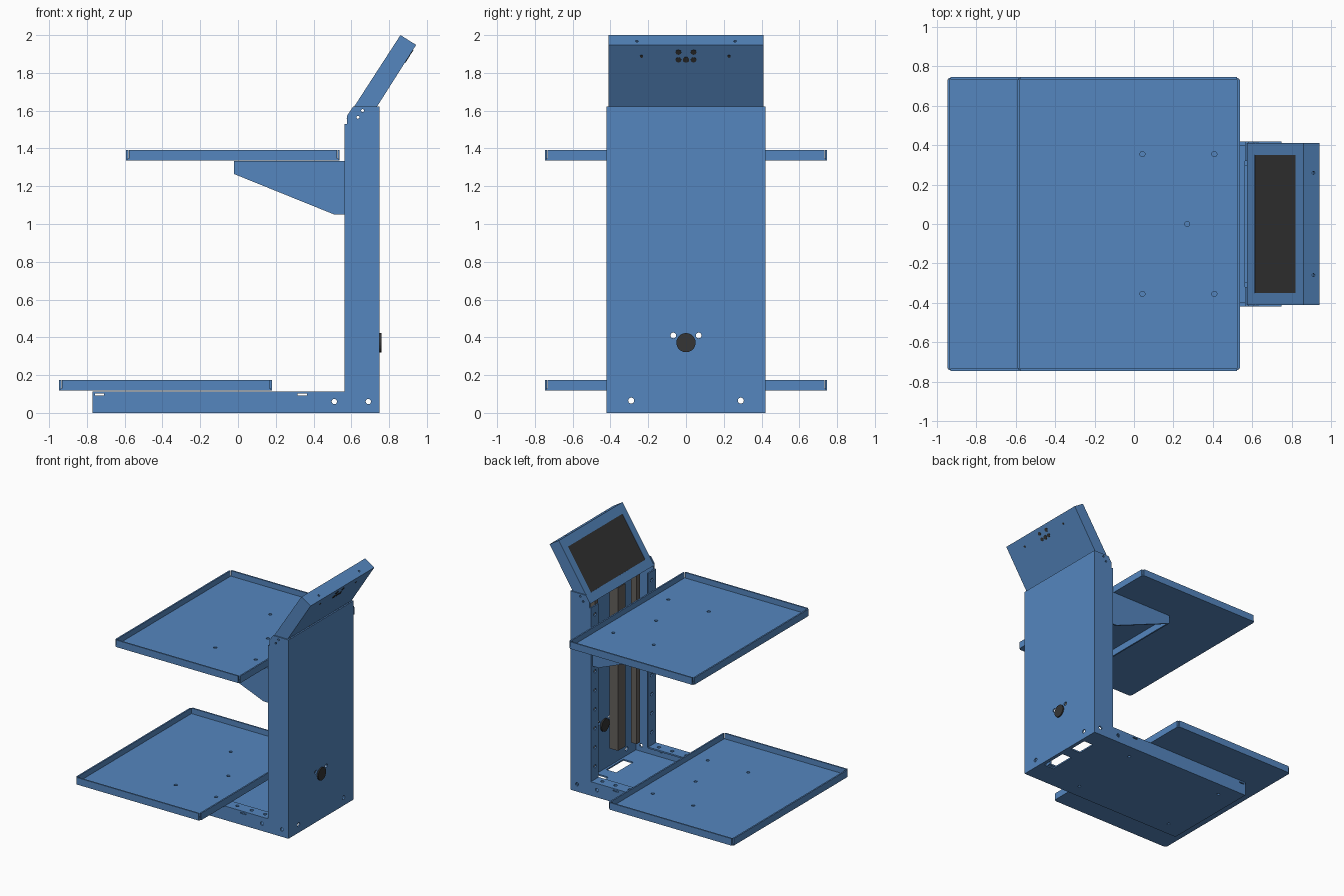
import bpy, bmesh, math
from mathutils import Vector, Matrix

if "Cube" in bpy.data.objects:
    bpy.data.objects.remove(bpy.data.objects["Cube"])

T = 0.012  # sheet thickness


def material(name, rgb):
    m = bpy.data.materials.new(name)
    m.diffuse_color = (*rgb, 1)
    m.use_nodes = True
    m.node_tree.nodes["Principled BSDF"].inputs["Base Color"].default_value = m.diffuse_color
    return m


BLUE = material("blue_paint", (0.09, 0.24, 0.52))
DARK = material("dark_plastic", (0.035, 0.035, 0.035))
GREY = material("rail_metal", (0.13, 0.12, 0.11))


def add_obj(name, bm, mat):
    bmesh.ops.recalc_face_normals(bm, faces=bm.faces[:])
    me = bpy.data.meshes.new(name)
    bm.to_mesh(me)
    bm.free()
    me.materials.append(mat)
    ob = bpy.data.objects.new(name, me)
    bpy.context.collection.objects.link(ob)
    return ob


def add_box(bm, x, y, z):
    c = [(a + b) / 2 for a, b in (x, y, z)]
    s = [abs(b - a) for a, b in (x, y, z)]
    bmesh.ops.create_cube(bm, size=1, matrix=Matrix.Translation(c) @ Matrix.Diagonal((*s, 1)))


def add_cyl(bm, c, axis, r, depth=0.08):
    rot = Vector((0, 0, 1)).rotation_difference(Vector(axis)).to_matrix().to_4x4()
    bmesh.ops.create_cone(bm, cap_ends=True, segments=20, radius1=r, radius2=r,
                          depth=depth, matrix=Matrix.Translation(c) @ rot)


def cut(ob, holes=(), slots=()):
    """Punch round holes (centre, axis, radius) and box slots (x, y, z ranges)."""
    bm = bmesh.new()
    for h in holes:
        add_cyl(bm, *h)
    for s in slots:
        add_box(bm, *s)
    cutter = add_obj("cutter", bm, BLUE)
    cutter.hide_render = True
    mod = ob.modifiers.new("holes", 'BOOLEAN')
    mod.operation, mod.solver, mod.object = 'DIFFERENCE', 'EXACT', cutter
    me = bpy.data.meshes.new_from_object(ob.evaluated_get(bpy.context.evaluated_depsgraph_get()))
    ob.modifiers.clear()
    ob.data = me
    bpy.data.objects.remove(cutter)


def box(name, x, y, z, mat=BLUE, holes=(), slots=()):
    bm = bmesh.new()
    add_box(bm, x, y, z)
    ob = add_obj(name, bm, mat)
    if holes or slots:
        cut(ob, holes, slots)
    return ob


def prism(name, pts, y0, y1, mat=BLUE, holes=()):
    """Extrude an x-z outline along y."""
    bm = bmesh.new()
    f = bm.faces.new([bm.verts.new((x, y0, z)) for x, z in pts])
    ext = bmesh.ops.extrude_face_region(bm, geom=[f])
    bmesh.ops.translate(bm, vec=(0, y1 - y0, 0),
                        verts=[v for v in ext["geom"] if isinstance(v, bmesh.types.BMVert)])
    ob = add_obj(name, bm, mat)
    if holes:
        cut(ob, holes)
    return ob


X, Y, Z = (1, 0, 0), (0, 1, 0), (0, 0, 1)


# Trays: flat floor with four folded lips, open at the corners
def tray(name, x0, x1, z0):
    z1, w, g = z0 + 0.057, 0.747, 0.014
    cx = (x0 + x1) / 2
    spots = [(cx + dx, y) for dx in (0.07, 0.435) for y in (-0.355, 0.355)] + [(cx + 0.297, 0)]
    box(name + "_floor", (x0 + T / 2, x1 - T / 2), (-w + T / 2, w - T / 2), (z0, z0 + T),
        holes=[((x, y, z0), Z, 0.013) for x, y in spots])
    for s, tag in ((-1, "front"), (1, "back")):
        box(f"{name}_{tag}_lip", (x0 + g, x1 - g), (s * w, s * (w - T)), (z0, z1))
    for a, b, tag in ((x0, x0 + T, "left"), (x1 - T, x1, "right")):
        box(f"{name}_{tag}_lip", (a, b), (-w + g, w - g), (z0, z1))


tray("upper_tray", -0.592, 0.538, 1.335)
tray("lower_tray", -0.947, 0.18, 0.118)

# Base: floor, end wall, slotted side walls, inward top flanges
box("base_floor", (-0.77, 0.75), (-0.42, 0.42), (0, T),
    slots=[((0.63, 0.72), (0.10, 0.26), (-1, 1)), ((0.63, 0.72), (-0.22, 0.0), (-1, 1))],
    holes=[((x, y, 0), Z, 0.012) for x in (-0.6, 0.3) for y in (-0.3, 0.3)])
box("base_end_wall", (-0.77, -0.77 + T), (-0.42, 0.42), (0, 0.114),
    holes=[((-0.77, y, 0.065), X, 0.016) for y in (-0.29, 0.29)])
for s, tag in ((-1, "front"), (1, "back")):
    o, i = s * 0.42, s * (0.42 - T)
    box(f"base_{tag}_wall", (-0.77, 0.565), (o, i), (0, 0.114),
        holes=[((0.51, o, 0.06), Y, 0.014)],
        slots=[((a - 0.025, a + 0.025), (o - 0.03, o + 0.03), (0.092, 0.107))
               for a in (-0.735, 0.34)])
    box(f"base_{tag}_flange", (-0.77, 0.565), (o, s * 0.32), (0.102, 0.114),
        holes=[((x, s * 0.365, 0.108), Z, 0.014) for x in (-0.6, -0.3, 0, 0.25, 0.38, 0.5)])

    # Column side panels and drilled inward flanges
    prism(f"column_{tag}_side", [(0.565, 0), (0.75, 0), (0.75, 1.622), (0.61, 1.622),
                                 (0.578, 1.575), (0.578, 1.53), (0.565, 1.53)], o, i,
          holes=[((0.69, o, 0.06), Y, 0.014), ((0.635, o, 1.565), Y, 0.008),
                 ((0.66, o, 1.6), Y, 0.008)])
    box(f"column_{tag}_flange", (0.565, 0.565 + T), (o, s * 0.32), (0.11, 1.53),
        holes=[((0.57, s * 0.365, 0.22 + 0.155 * k), X, 0.014) for k in range(9)])

    # Guide rail inside the column
    box(f"{tag}_guide_rail", (0.62, 0.67), (s * 0.25, s * 0.29), (0.15, 1.55), GREY)

    # Tray bracket gusset
    prism(f"bracket_{tag}_gusset", [(-0.022, 1.333), (0.565, 1.333), (0.565, 1.05),
                                    (0.51, 1.05), (-0.022, 1.265)], s * 0.40, s * (0.40 - T))

# Column back panel
box("column_back", (0.75 - T, 0.75), (-0.42, 0.42), (0, 1.622),
    holes=[((0.745, y, 0.065), X, 0.016) for y in (-0.29, 0.29)]
    + [((0.745, y, 0.41), X, 0.015) for y in (-0.067, 0.067)])

# Round socket through the column back
bm = bmesh.new()
add_cyl(bm, (0.743, 0, 0.372), X, 0.051, 0.034)
add_obj("power_socket", bm, DARK)

# Lift post
box("lift_post", (0.58, 0.655), (-0.048, 0.048), (0.22, 1.55), GREY)

# Bracket plates and sliding carriage
box("bracket_top", (-0.022, 0.565), (-0.40, 0.40), (1.321, 1.333))
box("bracket_end", (-0.022, -0.022 + T), (-0.40, 0.40), (1.265, 1.333))
box("bracket_back", (0.553, 0.565), (-0.40, 0.40), (1.05, 1.333))
box("carriage", (0.565, 0.63), (-0.30, 0.30), (1.1, 1.3))

# Tilted display head, built from an outline in the x-z plane
low, top, rear, heel = map(Vector, ((0.575, 1.56), (0.86, 2.0), (0.943, 1.948), (0.735, 1.62)))
run = (top - low).normalized()
inward = Vector((run.y, -run.x))
W = 0.411
for s, tag in ((-1, "front"), (1, "back")):
    prism(f"head_{tag}_side", [low, top, rear, heel, (0.7, 1.56)], s * W, s * (W - T),
          holes=[((0.635, s * W, 1.565), Y, 0.008), ((0.66, s * W, 1.6), Y, 0.008)])

# Bezel: four strips around the screen
L = (top - low).length


def strip(name, a, b, y0, y1, d0, d1, mat=BLUE, holes=()):
    pts = [low + run * u + inward * d for u, d in ((a, d0), (b, d0), (b, d1), (a, d1))]
    return prism(name, pts, y0, y1, mat, holes)


sa, sb = 0.07, 0.45
strip("bezel_bottom", 0, sa, -W, W, 0, T)
strip("bezel_top", sb, L, -W, W, 0, T)
strip("bezel_front", sa, sb, -W, -0.35, 0, T)
strip("bezel_back", sa, sb, 0.35, W, 0, T)
strip("screen", sa, sb, -0.35, 0.35, 0.002, 0.02, DARK)
strip("head_bottom_lip", 0, T, -W, W, 0, 0.04)

# Head top cap with two screw holes
edge = (rear - top).normalized()
nrm = Vector((-edge.y, edge.x))
mid = (top + rear) / 2 + edge * 0.012
prism("head_cap", [top, rear, rear - nrm * T, top - nrm * T], -W + 0.005, W - 0.005,
      holes=[((mid.x, y, mid.y), (nrm.x, 0, nrm.y), 0.008) for y in (-0.26, 0.26)])

# Head rear panel with dark connector ports
back = (rear - heel).normalized()
out = Vector((back.y, -back.x))
prism("head_rear", [heel, rear, rear - out * T, heel - out * T], -W, W)
bm = bmesh.new()
for y, z, r in [(-0.04, 1.91, 0.015), (0.04, 1.91, 0.015), (-0.04, 1.87, 0.015),
                (0, 1.87, 0.017), (0.04, 1.87, 0.015), (-0.235, 1.888, 0.008), (0.228, 1.888, 0.008)]:
    p = heel + back * ((z - heel.y) / back.y)
    add_cyl(bm, (p.x, y, p.y), (out.x, 0, out.y), r, 0.006)
add_obj("head_ports", bm, DARK)
